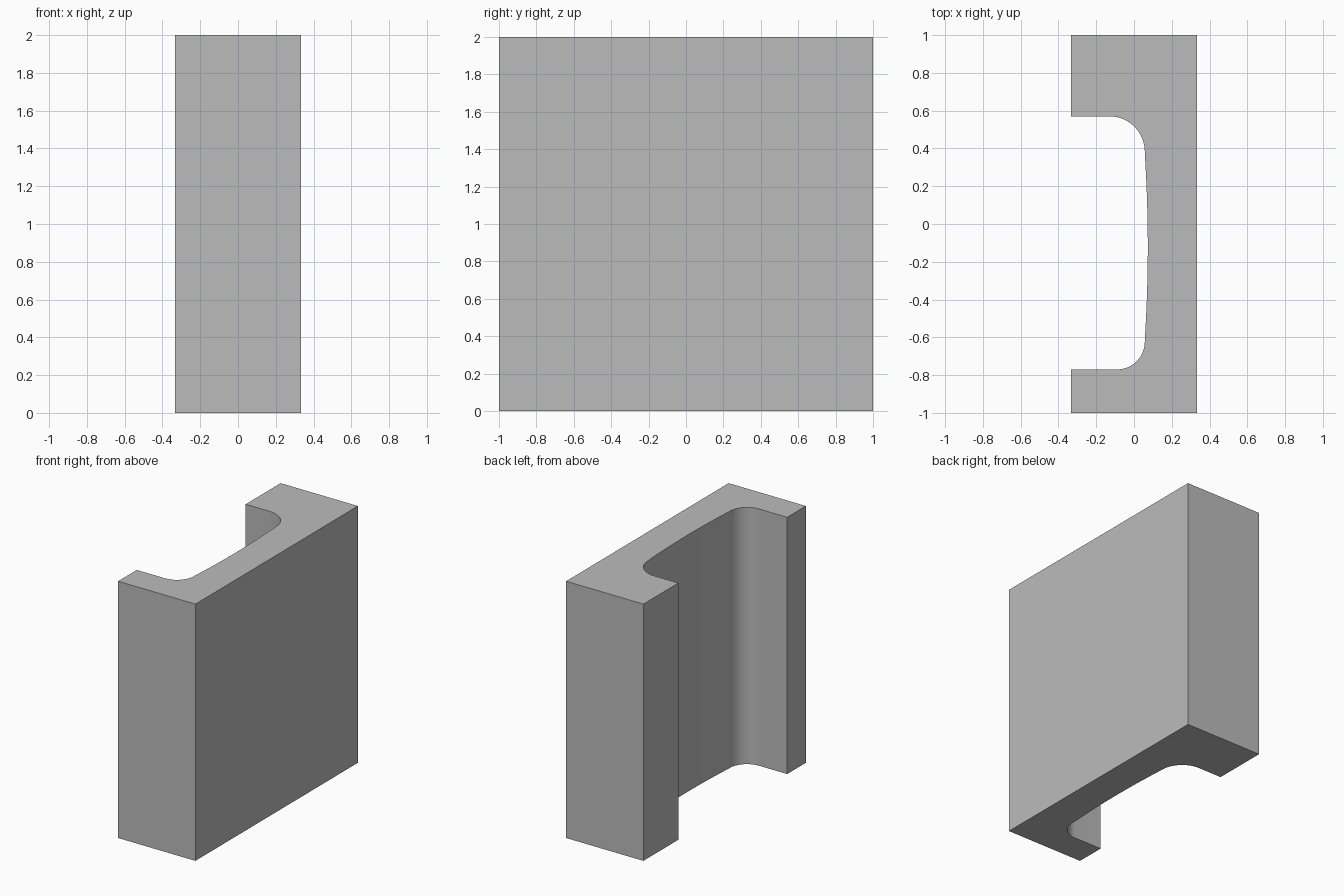
import bpy
import bmesh
from math import radians, cos, sin

cube = bpy.data.objects.get("Cube")
if cube:
    bpy.data.objects.remove(cube, do_unlink=True)

HALF_W, HALF_D, HEIGHT = 0.333, 1.0, 2.0


def arc(cx, cy, r, start, end, steps):
    """Points along a circular arc, angles in degrees."""
    angles = [radians(start + (end - start) * i / steps) for i in range(steps + 1)]
    return [(cx + r * cos(a), cy + r * sin(a)) for a in angles]


# Material
grey = bpy.data.materials.new("plain grey")
grey.use_nodes = True
grey.diffuse_color = (0.5, 0.5, 0.5, 1)
grey.node_tree.nodes["Principled BSDF"].inputs["Base Color"].default_value = (0.5, 0.5, 0.5, 1)

# Channel outline: flat back, thick and thin arms, filleted recess with a bowed floor
BOW_R, BOW_ANGLE = 7.6, 3.8
profile = [(-HALF_W, -HALF_D), (HALF_W, -HALF_D), (HALF_W, HALF_D), (-HALF_W, HALF_D)]
profile += [(-HALF_W, 0.57)]
profile += arc(-0.13, 0.383, 0.187, 90, BOW_ANGLE, 16)
profile += arc(0.073 - BOW_R, -0.12, BOW_R, BOW_ANGLE, -BOW_ANGLE, 16)[1:-1]
profile += arc(-0.09, -0.623, 0.147, -BOW_ANGLE, -90, 16)
profile += [(-HALF_W, -0.77)]

# Extrude the outline upwards
bm = bmesh.new()
base = bm.faces.new([bm.verts.new((x, y, 0)) for x, y in profile])
top = bmesh.ops.extrude_face_region(bm, geom=[base], use_keep_orig=True)
bmesh.ops.translate(bm, vec=(0, 0, HEIGHT),
                    verts=[g for g in top["geom"] if isinstance(g, bmesh.types.BMVert)])
bmesh.ops.recalc_face_normals(bm, faces=bm.faces)
mesh = bpy.data.meshes.new("channel_block")
bm.to_mesh(mesh)
bm.free()
mesh.materials.append(grey)

block = bpy.data.objects.new("channel_block", mesh)
bpy.context.collection.objects.link(block)

# Smooth the fillets, keep the outer edges sharp
bpy.ops.object.select_all(action='DESELECT')
block.select_set(True)
bpy.context.view_layer.objects.active = block
bpy.ops.object.shade_smooth_by_angle(angle=radians(30))
